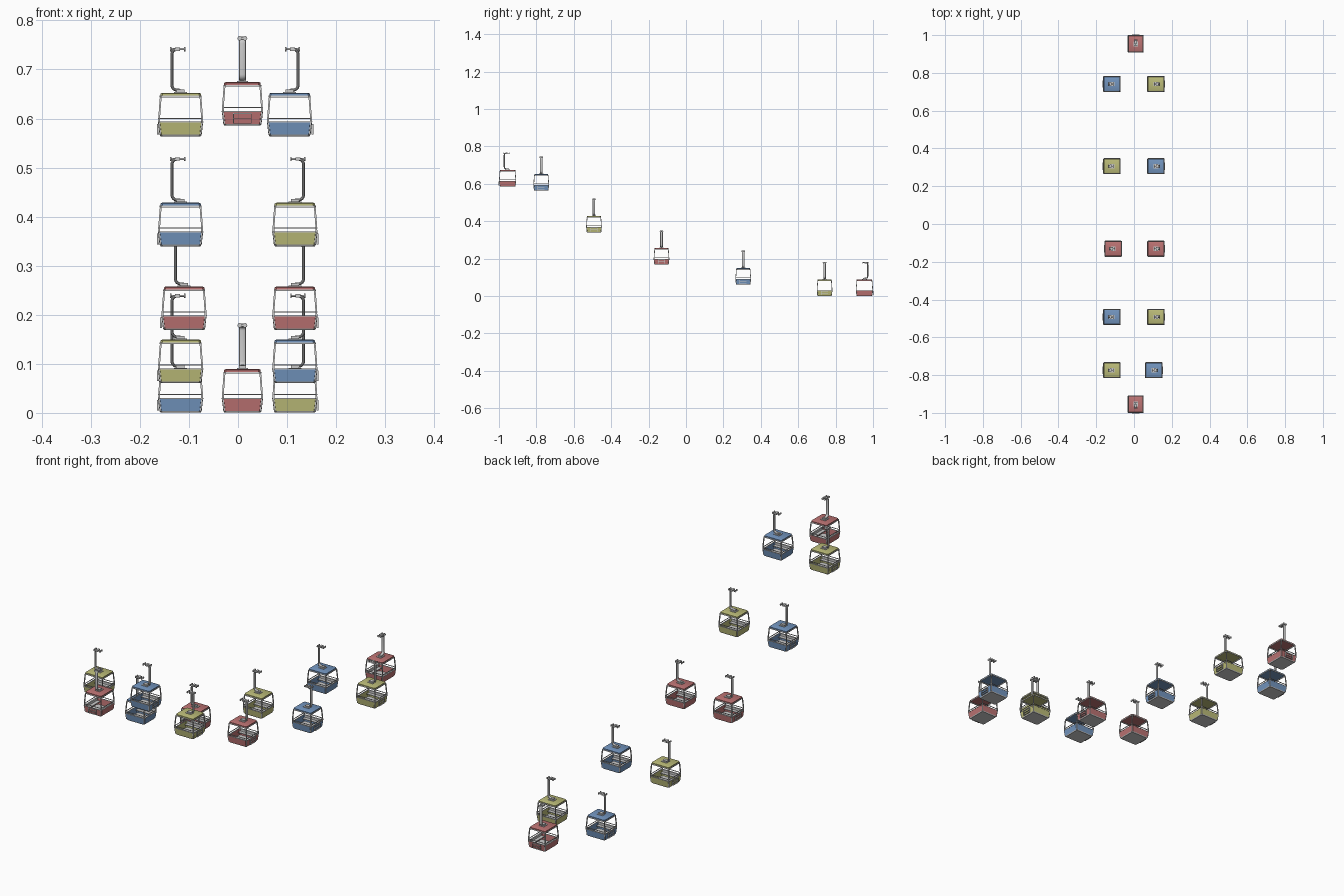
import bpy, bmesh
from math import pi, cos, sin
from mathutils import Vector, Matrix

if "Cube" in bpy.data.objects:
    bpy.data.objects.remove(bpy.data.objects["Cube"])

COLORS = {"red": (0.5, 0.17, 0.17, 1), "blue": (0.17, 0.3, 0.52, 1), "yellow": (0.5, 0.5, 0.19, 1)}
MATS = {}
for n, c in COLORS.items():
    MATS[n] = bpy.data.materials.new(n + "_paint")
    MATS[n].diffuse_color = c

# Barrel profile of the cabin: height, half width across, half width along the cable
LEVELS = [(0.0, .0425, .0385), (.03, .046, .042), (.04, .0458, .0418), (.075, .0432, .0392), (.09, .0415, .0375)]


def half(z):
    for (z0, u0, v0), (z1, u1, v1) in zip(LEVELS, LEVELS[1:]):
        if z <= z1:
            t = (z - z0) / (z1 - z0)
            return u0 + (u1 - u0) * t, v0 + (v1 - v0) * t
    return LEVELS[-1][1:]


def ring(z, inset=0.0, c=.004):
    """Chamfered rectangle that follows the cabin profile."""
    u, v = half(z)
    u, v = u - inset, v - inset
    return [(u, v - c, z), (u - c, v, z), (c - u, v, z), (-u, v - c, z),
            (-u, c - v, z), (c - u, -v, z), (u - c, -v, z), (u, c - v, z)]


def loft(bm, rings, closed=False):
    vs = [[bm.verts.new(p) for p in r] for r in rings]
    pairs = list(zip(vs, vs[1:])) + ([(vs[-1], vs[0])] if closed else [])
    n = len(vs[0])
    for a, b in pairs:
        for i in range(n):
            j = (i + 1) % n
            bm.faces.new((a[i], a[j], b[j], b[i]))
    if not closed:
        bm.faces.new(vs[0][::-1])
        bm.faces.new(vs[-1])


def band(bm, zs, thick, out=0.0):
    """Hollow band around the cabin."""
    loft(bm, [ring(z, -out) for z in zs] + [ring(z, thick) for z in reversed(zs)], True)


def box(bm, size, pos):
    bmesh.ops.create_cube(bm, size=1, matrix=Matrix.Translation(pos) @ Matrix.Diagonal((*size, 1)))


def cyl(bm, r, depth, pos, axis='X'):
    rot = Matrix.Rotation(pi / 2, 4, 'Y' if axis == 'X' else 'X') if axis != 'Z' else Matrix()
    bmesh.ops.create_cone(bm, cap_ends=True, segments=16, radius1=r, radius2=r, depth=depth,
                          matrix=Matrix.Translation(pos) @ rot)


def build_panels(bm):
    band(bm, [.004, .017, .0285], .002)


def build_roof(bm):
    loft(bm, [ring(.083, .001), ring(.0875, .0005), ring(.0895, .004)])


def build_floor(bm):
    loft(bm, [ring(.0005, .002), ring(.004)])


def build_frame(bm):
    band(bm, [.0285, .0305], .0025, .0004)      # belt rail
    band(bm, [.0365, .0385], .0025, .0002)      # hand rail
    band(bm, [.080, .0835], .0025, .0003)       # window head
    for su in (-1, 1):                          # curved corner posts
        for sv in (-1, 1):
            rings = []
            for z in (.004, .03, .04, .058, .075, .083):
                u, v = half(z)
                u, v = su * (u - .0022), sv * (v - .0022)
                rings.append([(u + a, v + b, z) for a, b in
                              ((.0018, .0018), (-.0018, .0018), (-.0018, -.0018), (.0018, -.0018))])
            loft(bm, rings)


def build_seats(bm):
    for s in (-1, 1):
        box(bm, (.078, .017, .003), (0, s * .0305, .0195))
        box(bm, (.078, .003, .012), (0, s * .038, .0245))


def build_rack(bm):
    # ski rack on the outer side
    for y in (-.018, .018):
        box(bm, (.004, .0016, .021), (.0465, y, .0155))
    for z in (.0055, .0155, .0255):
        box(bm, (.004, .037, .0016), (.0465, 0, z))


def build_hanger(bm):
    # bent arm swept in the plane across the cable
    pts = [(0, .0945), (.006, .095)]
    for k in range(7):
        a = -pi / 2 + pi / 2 * k / 6
        pts.append((.0075 + .01 * cos(a), .105 + .01 * sin(a)))
    for k in range(7):
        a = pi / 2 * k / 6
        pts.append((.0075 + .01 * cos(a), .168 + .01 * sin(a)))
    pts.append((.004, .178))
    rings = []
    for i, p in enumerate(pts):
        a, b = pts[max(i - 1, 0)], pts[min(i + 1, len(pts) - 1)]
        t = Vector((b[0] - a[0], b[1] - a[1])).normalized()
        rings.append([(p[0] - t.y * .003 * cos(w), .0068 * sin(w), p[1] + t.x * .003 * cos(w))
                      for w in (2 * pi * j / 12 for j in range(12))])
    loft(bm, rings)


def build_mount(bm):
    box(bm, (.026, .022, .002), (0, 0, .0905))
    box(bm, (.016, .014, .006), (0, 0, .0935))


def build_grip(bm):
    cyl(bm, .0022, .031, (.006, 0, .1785))
    box(bm, (.010, .016, .007), (.006, 0, .1785))
    for u in (-.008, .02):
        for v in (-.0055, .0055):
            cyl(bm, .0045, .003, (u, v, .1785))


def make_mesh(name, fn, mat=None):
    bm = bmesh.new()
    fn(bm)
    bmesh.ops.recalc_face_normals(bm, faces=bm.faces)
    for f in bm.faces:
        f.smooth = True
    for e in bm.edges:
        e.smooth = len(e.link_faces) == 2 and e.calc_face_angle(0) < .6
    me = bpy.data.meshes.new(name)
    bm.to_mesh(me)
    bm.free()
    if mat:
        me.materials.append(mat)
    return me


GREY = {"floor": build_floor, "frame": build_frame, "ski_rack": build_rack, "seats": build_seats,
        "hanger_arm": build_hanger, "roof_mount": build_mount, "cable_grip": build_grip}
PAINTED = {"lower_panels": build_panels, "roof": build_roof}
grey = {n: make_mesh(n, f) for n, f in GREY.items()}
painted = {c: {n: make_mesh(c + "_" + n, f, MATS[c]) for n, f in PAINTED.items()} for c in COLORS}


def cabin(x, y, z, angle, color):
    m = Matrix.Translation((x, y, z)) @ Matrix.Rotation(angle, 4, 'Z')
    for n, me in {**grey, **painted[color]}.items():
        ob = bpy.data.objects.new("cabin_" + n, me)
        ob.matrix_world = m
        bpy.context.collection.objects.link(ob)


# Cabins at the two turning ends
cabin(.009, -.954, .585, -pi / 2, "red")
cabin(.009, .954, 0, pi / 2, "red")
# Pairs down the slope: y, z, left x, right x, left colour, right colour
for y, z, xl, xr, cl, cr in [(-.774, .563, -.117, .105, "yellow", "blue"),
                             (-.492, .339, -.117, .116, "blue", "yellow"),
                             (-.131, .168, -.110, .116, "red", "red"),
                             (.306, .060, -.117, .116, "yellow", "blue"),
                             (.741, 0, -.117, .116, "blue", "yellow")]:
    cabin(xl, y, z, pi, cl)
    cabin(xr, y, z, 0, cr)

for m in bpy.data.materials:
    if m.users and not m.is_grease_pencil:
        m.use_nodes = True
        m.node_tree.nodes["Principled BSDF"].inputs["Base Color"].default_value = m.diffuse_color
